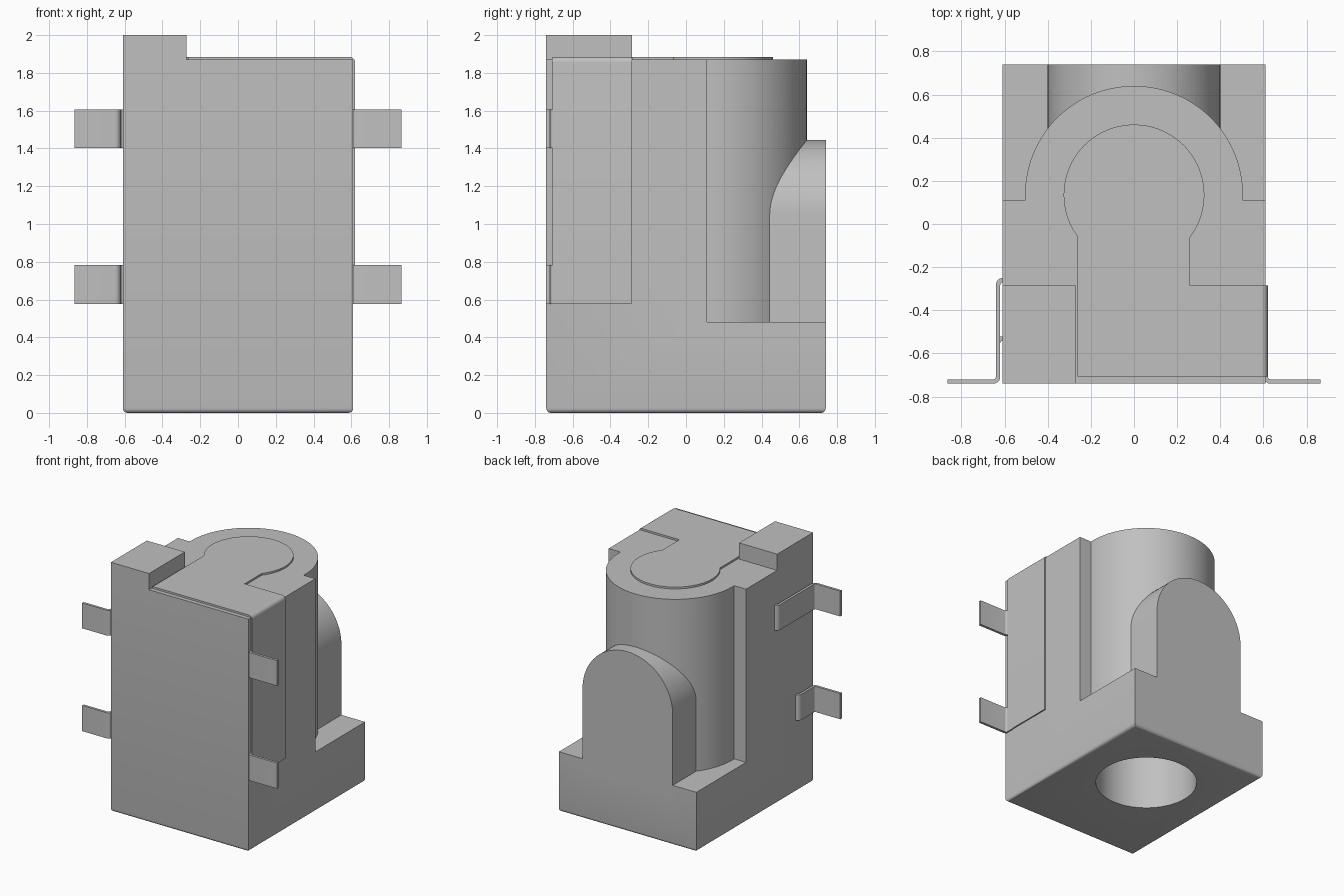
import bpy, bmesh, math
from mathutils import Vector

cube = bpy.data.objects.get("Cube")
if cube:
    bpy.data.objects.remove(cube, do_unlink=True)

grey = bpy.data.materials.new("light grey")
grey.use_nodes = True
colour = (0.53, 0.53, 0.53, 1)
grey.diffuse_color = colour
grey.node_tree.nodes["Principled BSDF"].inputs["Base Color"].default_value = colour

HALF_W, HALF_D, TOP = 0.61, 0.74, 1.87
STEP_Y, LEDGE_Z, BORE_Y = 0.11, 0.48, 0.135
BARREL_R = 0.505


def arc(cx, cy, r, start, end, n):
    """Points on a circle, angles in radians."""
    steps = [start + (end - start) * i / n for i in range(n + 1)]
    return [(cx + r * math.cos(a), cy + r * math.sin(a)) for a in steps]


def prism(name, outline, lo, hi, axis="z"):
    """Extrude a flat outline along z, or an x-z outline along y."""
    place = (lambda u, v, w: (u, v, w)) if axis == "z" else (lambda u, v, w: (u, w, v))
    bm = bmesh.new()
    face = bm.faces.new([bm.verts.new(place(u, v, lo)) for u, v in outline])
    new = bmesh.ops.extrude_face_region(bm, geom=[face])["geom"]
    moved = [g for g in new if isinstance(g, bmesh.types.BMVert)]
    bmesh.ops.translate(bm, verts=moved, vec=place(0, 0, hi - lo))
    bmesh.ops.recalc_face_normals(bm, faces=bm.faces)
    mesh = bpy.data.meshes.new(name)
    bm.to_mesh(mesh)
    bm.free()
    mesh.materials.append(grey)
    obj = bpy.data.objects.new(name, mesh)
    bpy.context.collection.objects.link(obj)
    return obj


def box(name, x0, x1, y0, y1, z0, z1):
    return prism(name, [(x0, y0), (x1, y0), (x1, y1), (x0, y1)], z0, z1)


def select(obj):
    bpy.ops.object.select_all(action="DESELECT")
    obj.select_set(True)
    bpy.context.view_layer.objects.active = obj


def combine(obj, tool, operation):
    """Apply a boolean and remove the tool object."""
    select(obj)
    mod = obj.modifiers.new("combine", "BOOLEAN")
    mod.operation, mod.solver, mod.object = operation, "EXACT", tool
    bpy.ops.object.modifier_apply(modifier=mod.name)
    bpy.data.objects.remove(tool, do_unlink=True)


def bent_strip(name, path, thickness, radius, lo, hi, axis="z"):
    """Sheet metal strip that follows a path with rounded bends."""
    pts = [Vector(p) for p in path]
    line = [pts[0]]
    for a, b, c in zip(pts, pts[1:], pts[2:]):
        start, end = b + (a - b).normalized() * radius, b + (c - b).normalized() * radius
        centre = start + end - b
        for i in range(7):
            t = i / 6 * math.pi / 2
            line.append(centre + (start - centre) * math.cos(t) + (end - centre) * math.sin(t))
    line.append(pts[-1])
    left, right = [], []
    for i, p in enumerate(line):
        d = (line[min(i + 1, len(line) - 1)] - line[max(i - 1, 0)]).normalized()
        n = Vector((-d.y, d.x)) * thickness / 2
        left.append(p + n)
        right.append(p - n)
    return prism(name, left + right[::-1], lo, hi, axis)


# Housing block with softened bottom edges
housing = box("housing", -HALF_W, HALF_W, -HALF_D, HALF_D, 0, TOP)
bm = bmesh.new()
bm.from_mesh(housing.data)
bottom = [e for e in bm.edges if all(v.co.z < 0.01 for v in e.verts)]
bmesh.ops.bevel(bm, geom=bottom, offset=0.025, segments=4, profile=0.5, affect="EDGES")
bm.to_mesh(housing.data)
bm.free()

# Cut away the rear, leaving the round barrel above the ledge
barrel_arc = arc(0, BORE_Y, BARREL_R, math.pi, 0, 64)
rear = [(1, STEP_Y), (1, 1), (-1, 1), (-1, STEP_Y), (-BARREL_R, STEP_Y)]
rear += barrel_arc + [(BARREL_R, STEP_Y)]
combine(housing, prism("rear_cutter", rear, LEDGE_Z, 2.5), "DIFFERENCE")

# Arched rear rib
arch = [(-0.4, 0.4), (0.4, 0.4)] + arc(0, 1.045, 0.4, 0, math.pi, 40)
combine(housing, prism("rear_rib", arch, 0.2, HALF_D, "y"), "UNION")

# Round socket opening underneath
socket = arc(0, BORE_Y + 0.005, 0.37, 0, 2 * math.pi, 64)[:-1]
combine(housing, prism("socket_cutter", socket, -0.5, 1.6), "DIFFERENCE")

# Raised corner block on top
corner_block = box("corner_block", -HALF_W, -0.272, -HALF_D, -0.285, TOP - 0.01, 2.0)

# Keyhole-shaped top plate
neck_l, neck_r, ring_r = -0.263, 0.257, 0.326
start = -math.acos(neck_r / ring_r)
end = math.pi + math.acos(-neck_l / ring_r)
keyhole = [(neck_l, -0.706), (0.58, -0.706), (0.58, -0.283), (neck_r, -0.283)]
keyhole += arc(0, BORE_Y, ring_r, start, end, 56)
top_plate = prism("top_plate", keyhole, TOP - 0.005, 1.885)

# Side plate folded down from the top plate
side_plate = bent_strip("side_plate", [(0.58, 1.875), (0.61, 1.875), (0.61, 0.58)],
                        0.02, 0.02, -0.706, -0.285, "y")

# Bent solder terminals: two on each side
parts = [housing, corner_block, top_plate, side_plate]
for level, z0, z1, hook_y in (("lower", 0.577, 0.783, -0.53), ("upper", 1.402, 1.605, -0.26)):
    parts.append(bent_strip("right_terminal_" + level,
                            [(-0.865, -0.73), (-0.63, -0.73), (-0.63, hook_y), (-0.59, hook_y)],
                            0.02, 0.022, z0, z1))
    parts.append(bent_strip("left_terminal_" + level,
                            [(0.865, -0.73), (0.61, -0.73), (0.61, -0.65)],
                            0.02, 0.022, z0, z1))

for obj in parts:
    select(obj)
    bpy.ops.object.shade_smooth_by_angle(angle=math.radians(30))
